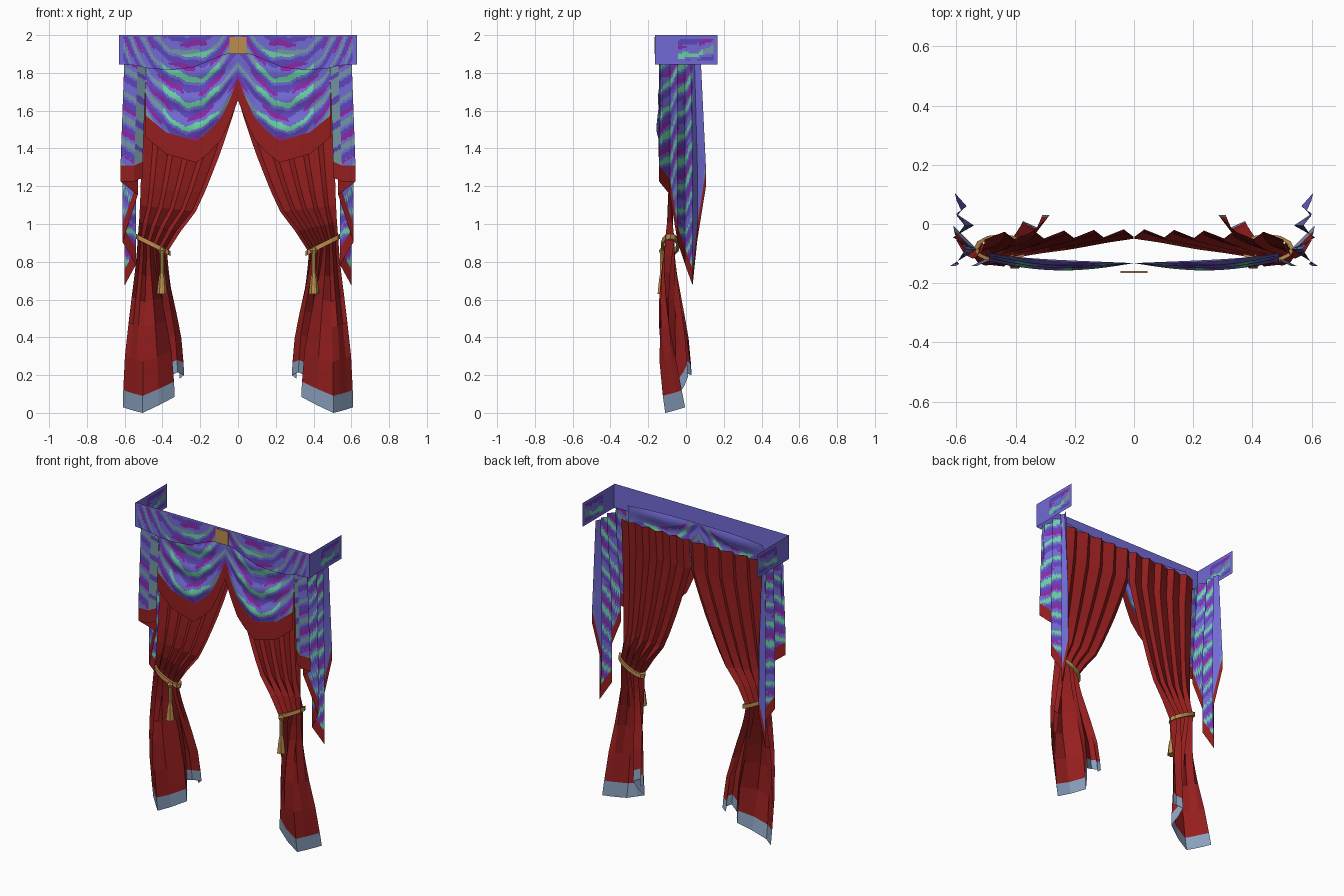
import bpy, math
from math import sin, cos, pi

if "Cube" in bpy.data.objects:
    bpy.data.objects.remove(bpy.data.objects["Cube"])

COLOURS = {
    "periwinkle": (0.165, 0.145, 0.66), "violet": (0.11, 0.06, 0.48),
    "green": (0.14, 0.64, 0.36), "grey_teal": (0.17, 0.31, 0.36),
    "magenta": (0.27, 0.02, 0.37), "red": (0.30, 0.013, 0.013),
    "hem_blue": (0.25, 0.35, 0.51), "gold": (0.50, 0.27, 0.075)}
MATS = {}
for n, c in COLOURS.items():
    MATS[n] = bpy.data.materials.new(n)
    MATS[n].diffuse_color = (*c, 1)
NAMES = list(COLOURS)


def lerp(a, b, t):
    return a + (b - a) * t


def along(points, t):
    """Interpolate a list of tuples, t in 0..1 over its segments."""
    f = min(max(t, 0), 1) * (len(points) - 1)
    i = min(int(f), len(points) - 2)
    return [lerp(a, b, f - i) for a, b in zip(points[i], points[i + 1])]


def keyed(points, x):
    """Interpolate rows whose first value is an ascending key."""
    for a, b in zip(points, points[1:]):
        if x <= b[0]:
            t = max(0, (x - a[0]) / (b[0] - a[0]))
            return [lerp(p, q, t) for p, q in zip(a[1:], b[1:])]
    return list(points[-1][1:])


def sheet(name, us, vs, pos, colour):
    """Cloth sheet over parameters us x vs, mirrored to the other side."""
    verts = [pos(u, v) for v in vs for u in us]
    n = len(us)
    faces, mats = [], []
    for j in range(len(vs) - 1):
        for i in range(n - 1):
            a = j * n + i
            faces.append((a, a + 1, a + n + 1, a + n))
            u, v = (us[i] + us[i + 1]) / 2, (vs[j] + vs[j + 1]) / 2
            mats.append(NAMES.index(colour(u, v, pos(u, v))))
    me = bpy.data.meshes.new(name)
    me.from_pydata(verts, [], faces)
    for m in NAMES:
        me.materials.append(MATS[m])
    me.polygons.foreach_set("material_index", mats)
    ob = bpy.data.objects.new(name, me)
    bpy.context.collection.objects.link(ob)
    ob.modifiers.new("mirror", 'MIRROR').use_mirror_merge = False
    return ob


def steps(n):
    return [i / n for i in range(n + 1)]


def stripes(a, s):
    """Woven pattern: a runs along the stripe, s across it."""
    s += 0.010 * sin(23 * a + 9 * s) + 0.004 * sin(71 * a)
    k = (s / 0.125) % 1
    wave = sin(29 * a + 14 * s)
    if k < 0.24 + 0.06 * wave:
        return "grey_teal" if abs(a) > 0.15 else "green"
    if 0.44 < k < 0.60 + 0.1 * wave and wave > -0.45:
        return "magenta"
    return "violet" if 0.6 < k < 0.88 else "periwinkle"


def front_pattern(p):
    a = abs(p[0]) - 0.25
    return stripes(a, p[2] - 3.4 * a * a)


# pelmet: scalloped front with plain lining, straight returns
SCALLOP = [(0, 1.91), (.08, 1.895), (.16, 1.86), (.24, 1.828), (.34, 1.818),
           (.46, 1.82), (.54, 1.84), (.63, 1.845)]


def pelmet_pos(u, v):
    return (-0.63 * u, -0.163, lerp(2, keyed(SCALLOP, 0.63 * u)[0], v))


def lining_pos(u, v):
    x, y, z = pelmet_pos(u, v)
    return (x, y + 0.007, z)


def pelmet_colour(u, v, p):
    if u > 0.96 or v < 0.06:
        return "periwinkle"
    c = front_pattern(p)
    return "grey_teal" if c == "green" and v < 0.6 else c


sheet("pelmet_front", steps(80), steps(24), pelmet_pos, pelmet_colour)
sheet("pelmet_lining", steps(32), [0, 1], lining_pos, lambda u, v, p: "periwinkle")


def return_colour(u, v, p):
    if 0.35 < u < 0.95 and 0.12 < v < 0.85:
        return stripes(p[1] + 0.06, p[2] - 0.3 * p[1])
    return "periwinkle"


sheet("pelmet_return", steps(30), steps(16),
      lambda u, v: (-0.63, lerp(-0.163, 0.168, u), 2 - 0.155 * v), return_colour)

# draped swags with red border
EDGE = [(0, 1.77), (.045, 1.655), (.09, 1.56), (.15, 1.495), (.22, 1.44),
        (.38, 1.485), (.49, 1.575)]


def swag_pos(u, v):
    x = 0.49 * u
    z = keyed(EDGE, x)[0]
    z = lerp(1.92, z, v) if v <= 1 else z - 0.115 * (v - 1)
    y = -0.132 + 0.035 * (1 - min(v, 1)) * u ** 3 - 0.02 * sin(pi * u) * min(v, 1)
    return (-x, y + 0.008 * sin(v * 20) * sin(pi * u), z)


def swag_colour(u, v, p):
    if v > 1:
        return "red"
    return "periwinkle" if p[2] > keyed(SCALLOP, -p[0])[0] + 0.005 else front_pattern(p)


sheet("swag", steps(70), steps(64) + [2], swag_pos, swag_colour)

# pleated side tails: plan x, plan y, lower end of purple
TAIL = [(-.505, -.12, 1.33), (-.55, -.142, 1.31), (-.622, -.142, 1.31),
        (-.53, -.085, 1.24), (-.612, -.045, .99), (-.54, -.005, .87),
        (-.60, .035, .76), (-.565, .06, 1.0), (-.605, .105, 1.28)]


def tail_pos(u, v):
    x, y, low = along(TAIL, u)
    z = lerp(1.86, low, v) if v <= 1 else low - 0.085 * (v - 1)
    open_up = min(1, (1.86 - z) / 0.55)      # pleats are tighter at the rail
    if u > 0.27:
        x = lerp(lerp(x, -.595, 0.6), x, open_up)
    else:
        x += 0.02 * (1 - open_up)
    if y > 0:
        y *= lerp(0.75, 1, open_up)
    return (x, y, z)


def tail_colour(u, v, p):
    if v > 1:
        return "red"
    if u < 0.12:
        c = stripes(0.2, p[2] + 0.6 * p[0])
        return "grey_teal" if c in ("periwinkle", "magenta") else c
    c = stripes(p[1] * 1.3 + 0.03, p[2] - 1.3 * p[1] + 0.6 * p[0])
    return "periwinkle" if p[1] > 0.035 and c != "grey_teal" else c


sheet("side_tail", steps(64), steps(70) + [2], tail_pos, tail_colour)

# curtains above the tie: z, outer x, inner x, outer y, inner y, fold depth
UPPER = [(.89, .53, .375, -.085, -.085, .024), (.96, .525, .33, -.085, -.085, .016),
         (1.05, .52, .24, -.088, -.08, .010), (1.2, .515, .165, -.085, -.07, .007),
         (1.4, .51, .085, -.073, -.055, .007), (1.65, .505, .002, -.055, -.04, .010),
         (1.85, .505, .002, -.04, -.03, .013)]
# floor section below the tie: x, y, z
FLOOR = [(.61, -.005, .03), (.58, -.035, .02), (.545, -.07, .01), (.505, -.11, .0),
         (.42, -.09, .04), (.335, -.05, .085), (.36, -.01, .14), (.375, .01, .19),
         (.32, -.015, .215), (.285, .03, .20), (.31, .03, .18)]
FLARE = [(0, 0), (.15, .12), (.45, .55), (.75, .92), (1, 1)]
N = 10


def upper_row(u, z):
    xo, xi, yo, yi, d = keyed(UPPER, z)
    odd = round(u * N) % 2
    # sawtooth pleats: odd folds lean towards the centre
    u2 = u + 0.035 * odd * (z > 1.0) * (u < 1)
    return lerp(xo, xi, u2), lerp(yo, yi, u) + (d if odd else -d)


def curtain_pos(u, v):
    """v 0..1 rail to tie, 1..2 tie to floor."""
    tie_shift = 0.04 - 0.08 * u
    if v <= 1:
        z = lerp(1.85, .89, v)
        x, y = upper_row(u, z)
        return (-x, y, z + tie_shift * v ** 4)
    t = v - 1
    x0, y0 = upper_row(u, .89)
    x1, y1, z1 = along(FLOOR, u)
    f = keyed(FLARE, t)[0]
    bulge = -0.046 * sin(pi * t) * (1 if u < 0.45 else 0.1)
    return (-lerp(x0, x1, f), lerp(y0, y1, f) + bulge, lerp(.89 + tie_shift, z1, t))


sheet("curtain", steps(N), steps(10) + [1.1, 1.2, 1.35, 1.5, 1.7, 1.9, 2], curtain_pos,
      lambda u, v, p: "hem_blue" if v > 1.9 else "red")


# rope tieback ring, slanting down to the inner edge
def ring_pos(u, v):
    a, b = 2 * pi * u, 2 * pi * v + pi / 4
    r = 0.010 * cos(b)
    x = (0.085 + r) * cos(a)
    return (-0.449 + x, -0.083 + (0.042 + r) * sin(a), 0.89 - 0.5 * x + 0.019 * sin(b))


sheet("tieback_rope", steps(12), steps(4), ring_pos, lambda u, v, p: "gold")

# tassel turned from (radius, z) pairs, bottom to top
TASSEL = [(0, .63), (.028, .63), (.019, .71), (.012, .74), (.012, .84), (.02, .86), (0, .885)]


def tassel_pos(u, v):
    r, z = along(TASSEL, v)
    return (-0.402 + r * cos(2 * pi * u), -0.126 + r * sin(2 * pi * u), z)


sheet("tassel", steps(6), steps(len(TASSEL) - 1), tassel_pos, lambda u, v, p: "gold")

# gold centre clasp
bpy.ops.mesh.primitive_cube_add(size=1, location=(0, -0.162, 1.945))
clasp = bpy.context.object
clasp.name = "centre_clasp"
clasp.scale = (0.09, 0.008, 0.09)
clasp.data.materials.append(MATS["gold"])

for m in bpy.data.materials:
    if m.users and not m.is_grease_pencil:
        m.use_nodes = True
        m.node_tree.nodes["Principled BSDF"].inputs["Base Color"].default_value = m.diffuse_color
